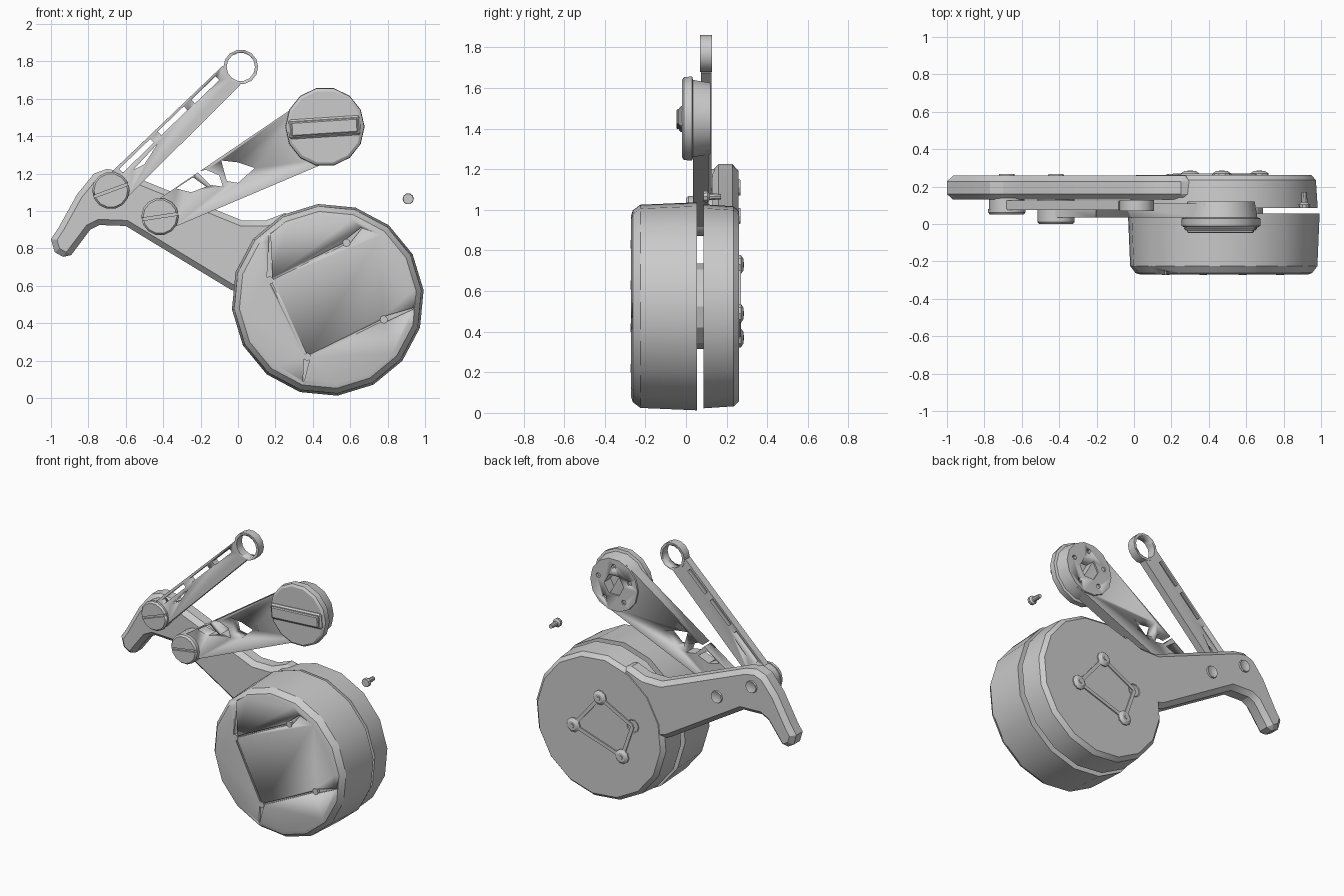
import bpy, bmesh, math
from mathutils import Vector, Matrix

cube = bpy.data.objects.get("Cube")
if cube:
    bpy.data.objects.remove(cube, do_unlink=True)

grey = bpy.data.materials.new("plain grey")
grey.use_nodes = True
GREY = (0.6, 0.6, 0.6, 1)
grey.diffuse_color = GREY
grey.node_tree.nodes["Principled BSDF"].inputs["Base Color"].default_value = GREY


def finish(name, bm, bevel=0.0):
    bmesh.ops.recalc_face_normals(bm, faces=bm.faces)
    mesh = bpy.data.meshes.new(name)
    bm.to_mesh(mesh)
    bm.free()
    ob = bpy.data.objects.new(name, mesh)
    bpy.context.collection.objects.link(ob)
    mesh.materials.append(grey)
    bpy.ops.object.select_all(action='DESELECT')
    ob.select_set(True)
    bpy.context.view_layer.objects.active = ob
    if bevel:
        mod = ob.modifiers.new("edge", 'BEVEL')
        mod.width = bevel
        mod.segments = 1
        mod.angle_limit = math.radians(60)
        bpy.ops.object.modifier_apply(modifier=mod.name)
    bpy.ops.object.shade_smooth_by_angle(angle=math.radians(28))
    return ob


def plate(name, outline, y0, y1, bevel=0.0):
    """Extrude an (x, z) outline from y0 to y1."""
    bm = bmesh.new()
    face = bm.faces.new([bm.verts.new((x, y0, z)) for x, z in outline])
    new = bmesh.ops.extrude_face_region(bm, geom=[face])["geom"]
    bmesh.ops.translate(bm, vec=(0, y1 - y0, 0),
                        verts=[v for v in new if isinstance(v, bmesh.types.BMVert)])
    return finish(name, bm, bevel)


def turned(name, centre, profile, sides=16, turn=0.0):
    """Stack rings of (y, radius) around a front-to-back axis and cap them."""
    bm = bmesh.new()
    rings = [[bm.verts.new((x, y, z)) for x, z in ring(centre, r, sides, turn)]
             for y, r in profile]
    for a, b in zip(rings, rings[1:]):
        for i in range(sides):
            j = (i + 1) % sides
            bm.faces.new((a[i], a[j], b[j], b[i]))
    bm.faces.new(rings[0])
    bm.faces.new(rings[-1])
    return finish(name, bm)


def ring(centre, r, sides, turn=0.0):
    return [(centre[0] + r * math.cos(turn + math.tau * i / sides),
             centre[1] + r * math.sin(turn + math.tau * i / sides)) for i in range(sides)]


def bar(a, b, wa, wb):
    """Outline of a tapering bar from a to b with half widths wa and wb."""
    a, b = Vector(a), Vector(b)
    d = (b - a).normalized()
    n = Vector((-d.y, d.x))
    return [a + n * wa, a - n * wa, b - n * wb, b + n * wb]


def cut(target, cutters):
    for cutter in cutters:
        mod = target.modifiers.new("cut", 'BOOLEAN')
        mod.operation = 'DIFFERENCE'
        mod.solver = 'EXACT'
        mod.object = cutter
        bpy.context.view_layer.objects.active = target
        bpy.ops.object.modifier_apply(modifier=mod.name)
        bpy.data.objects.remove(cutter, do_unlink=True)


def knob(name, centre, r, y0, y1, slot_turn):
    """Flat screw head with a slot across its front."""
    head = turned(name, centre, [(y0, r * 0.9), (y0 + 0.012, r), (y1, r)], 14)
    half = Vector((math.cos(slot_turn), math.sin(slot_turn))) * r * 1.1
    c = Vector(centre)
    cut(head, [plate("slot_cutter", bar(c - half, c + half, 0.007, 0.007), y0 - 0.01, y0 + 0.012)])


# Front drum with shallow grooves running between four pin holes
HUB = (0.48, 0.525)
drum = turned("front_drum", HUB,
              [(-0.27, 0.45), (-0.262, 0.475), (-0.225, 0.503), (0.055, 0.515)], 16, 0.1)
pins = [(0.17, 0.63), (0.58, 0.83), (0.78, 0.42), (0.37, 0.22)]
ends = [(0.17, 0.88), (0.66, 0.91), (0.94, 0.48), (0.35, 0.09)]
grooves = []
for i, (pin, end) in enumerate(zip(pins, ends)):
    grooves.append(plate("groove_cutter", bar(pin, end, 0.016, 0.003), -0.3, -0.255))
    if i != 1:
        grooves.append(plate("groove_cutter", bar(pin, pins[(i + 1) % 4], 0.005, 0.005), -0.3, -0.262))
cut(drum, grooves)
for pin in pins:
    turned("drum_pin", pin, [(-0.274, 0.021), (-0.23, 0.021)], 8)
turned("drum_axle", HUB, [(0.04, 0.21), (0.1, 0.21)], 12)

# Rear housing disc
housing = turned("rear_housing", HUB, [(0.085, 0.505), (0.235, 0.495), (0.262, 0.47)], 16, 0.1)

# Bracket arm with hooked end
plate("bracket_arm", [
    (-1.0, 0.85), (-0.98, 0.78), (-0.91, 0.74), (-0.79, 0.9), (-0.74, 0.925), (-0.6, 0.92),
    (-0.04, 0.58), (0.2, 0.5), (0.42, 0.8), (0.28, 1.0), (0.15, 0.95), (0.02, 0.95),
    (-0.62, 1.21), (-0.7, 1.225), (-0.77, 1.2), (-0.86, 1.09), (-0.96, 0.91)],
    0.13, 0.258, 0.03)

# Rear bolts, the empty bolt hole and the ribs between them
bolts = [(0.47, 0.73), (0.67, 0.49), (0.3, 0.37)]
hole = (0.22, 0.6)
for bolt in bolts:
    turned("rear_bolt", bolt, [(0.24, 0.05), (0.27, 0.05), (0.283, 0.03)], 10)
    turned("rear_bolt_socket", bolt, [(0.28, 0.016), (0.286, 0.014)], 6)
turned("rear_bolt_seat", hole, [(0.24, 0.05), (0.266, 0.045), (0.25, 0.025)], 10)
loop = bolts + [hole]
for a, b in zip(loop, loop[1:] + loop[:1]):
    plate("rear_rib", bar(a, b, 0.012, 0.012), 0.25, 0.27)

# Wide arm with triangular windows
PIVOT, ROLLER = (-0.417, 0.97), (0.465, 1.45)
wide_arm = plate("wide_arm", bar((-0.39, 0.985), ROLLER, 0.085, 0.18), 0.035, 0.11)
turned("wide_arm_pivot", PIVOT, [(0.035, 0.1), (0.13, 0.1)], 14)
windows = [
    [(-0.33, 1.12), (-0.25, 1.1), (-0.17, 1.13), (-0.24, 1.18)],
    [(-0.22, 1.21), (-0.15, 1.14), (-0.08, 1.13), (-0.1, 1.19), (-0.17, 1.22)],
    [(-0.09, 1.27), (-0.06, 1.16), (0.0, 1.15), (0.09, 1.23), (0.0, 1.26)]]
cut(wide_arm, [plate("window_cutter", w, 0.0, 0.2) for w in windows])
knob("wide_arm_screw", PIVOT, 0.1, 0.0, 0.04, 0.15)

# Roller with grip bar in front and recessed rear
roller = turned("roller", ROLLER,
                [(-0.02, 0.195), (-0.01, 0.21), (0.03, 0.212), (0.035, 0.195), (0.12, 0.18)], 14)
recess = [turned("recess_cutter", ROLLER, [(0.05, 0.075), (0.2, 0.075)], 6)]
recess += [turned("recess_cutter", p, [(0.1, 0.017), (0.2, 0.017)], 6)
           for p in ring(ROLLER, 0.125, 5, 0.3)]
cut(roller, recess)
plate("roller_grip", bar((0.27, 1.435), (0.655, 1.46), 0.052, 0.052), -0.035, 0.0, 0.01)
plate("roller_grip_face", bar((0.285, 1.436), (0.64, 1.459), 0.038, 0.038), -0.048, -0.03, 0.006)

# Slim slotted arm with an open ring at its tip
JOINT, TIP = (-0.68, 1.11), (0.015, 1.77)
slim_arm = plate("slim_arm", bar((-0.645, 1.13), (-0.035, 1.725), 0.078, 0.07), 0.075, 0.125)
slots = [((-0.625, 1.215), (-0.46, 1.375)), ((-0.42, 1.415), (-0.28, 1.55)),
         ((-0.24, 1.585), (-0.11, 1.71))]
cutters = [plate("slot_cutter", bar(a, b, 0.014, 0.014), 0.0, 0.2) for a, b in slots]
cutters.append(plate("slot_cutter", [(-0.56, 1.22), (-0.5, 1.25), (-0.43, 1.36)], 0.0, 0.2))
cutters.append(turned("ring_cutter", TIP, [(0.0, 0.076), (0.2, 0.076)], 14))
cut(slim_arm, cutters)
tip_ring = turned("tip_ring", TIP, [(0.07, 0.093), (0.128, 0.093)], 14)
cut(tip_ring, [turned("ring_cutter", TIP, [(0.0, 0.076), (0.2, 0.076)], 14)])
turned("slim_arm_pivot", JOINT, [(0.075, 0.095), (0.14, 0.095)], 14)
knob("slim_arm_screw", JOINT, 0.1, 0.05, 0.08, 0.35)

# Screw ends on the back of the bracket
for centre in (PIVOT, JOINT):
    turned("bracket_screw_end", centre, [(0.25, 0.045), (0.268, 0.04), (0.26, 0.018)], 10)

# Loose screw
turned("loose_screw", (0.91, 1.065),
       [(0.085, 0.028), (0.105, 0.03), (0.115, 0.018), (0.172, 0.014)], 10)
